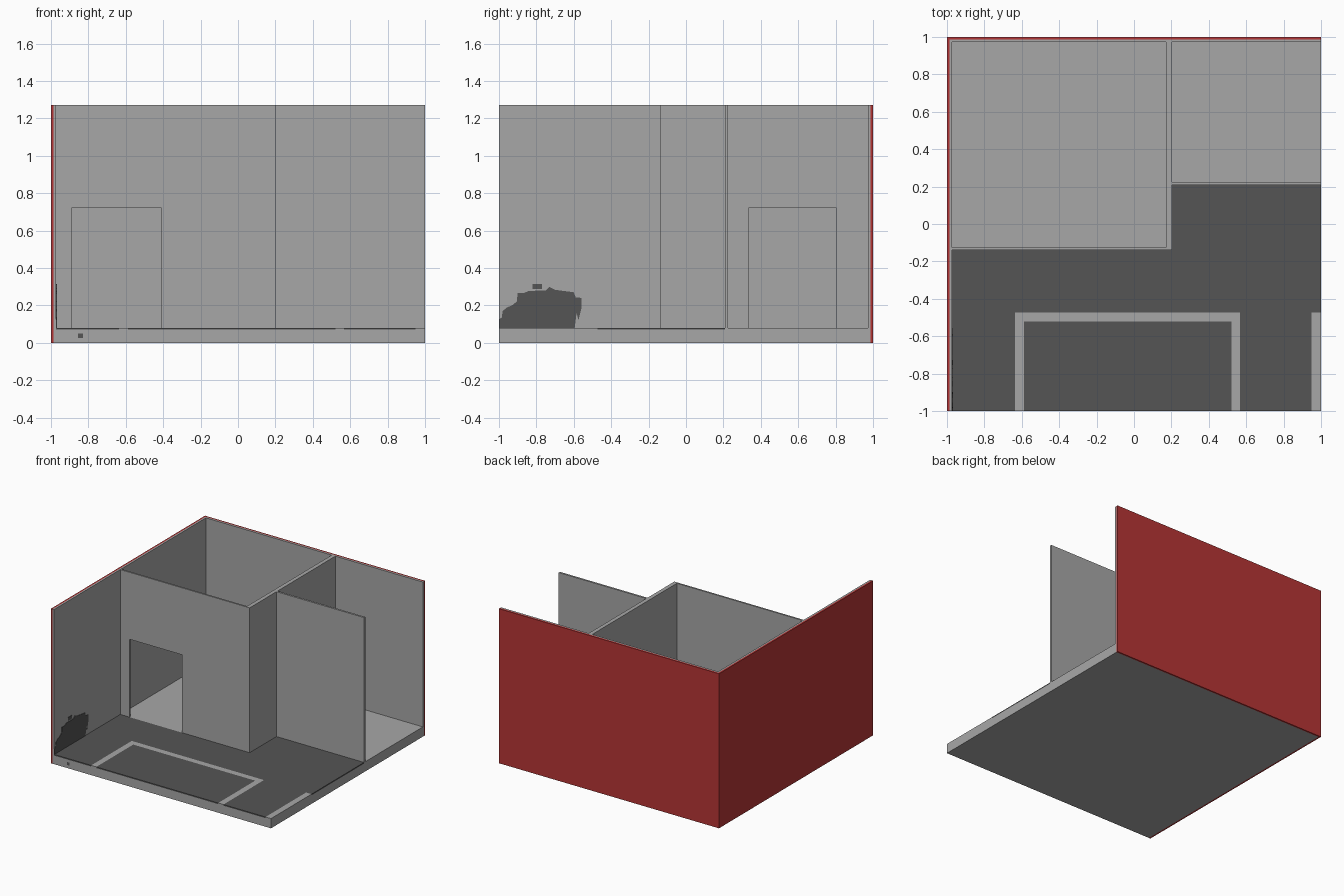
import bpy, bmesh
from mathutils import Vector

if "Cube" in bpy.data.objects:
    bpy.data.objects.remove(bpy.data.objects["Cube"])


def material(name, rgb):
    m = bpy.data.materials.new(name)
    m.diffuse_color = (*rgb, 1)
    m.use_nodes = True
    m.node_tree.nodes["Principled BSDF"].inputs["Base Color"].default_value = m.diffuse_color
    return m


GREY = material("light grey", (0.39, 0.39, 0.39))
DARK = material("dark asphalt grey", (0.091, 0.091, 0.091))
RED = material("brick red", (0.47, 0.036, 0.036))
FLOOR, TOP = 0.08, 1.27
AXES = {'x': lambda u, v, d: (d, u, v),
        'y': lambda u, v, d: (u, d, v),
        'z': lambda u, v, d: (u, v, d)}


def finish(name, bm, *mats):
    bmesh.ops.recalc_face_normals(bm, faces=bm.faces[:])
    me = bpy.data.meshes.new(name)
    bm.to_mesh(me)
    bm.free()
    for m in mats:
        me.materials.append(m)
    ob = bpy.data.objects.new(name, me)
    bpy.context.collection.objects.link(ob)
    return ob


def prism(name, pts, axis, d0, d1, mat):
    """Extrude an outline along an axis from d0 to d1."""
    bm = bmesh.new()
    f = AXES[axis]
    face = bm.faces.new([bm.verts.new(f(u, v, d0)) for u, v in pts])
    ext = bmesh.ops.extrude_face_region(bm, geom=[face])['geom']
    move = Vector(f(0, 0, d1 - d0))
    for v in ext:
        if isinstance(v, bmesh.types.BMVert):
            v.co += move
    return finish(name, bm, mat)


def rect(a, b, c, d):
    return [(a, c), (b, c), (b, d), (a, d)]


def door_wall(u0, u1, d0, d1, head=0.72):
    """Wall outline with a doorway notch."""
    return [(u0, FLOOR), (d0, FLOOR), (d0, head), (d1, head),
            (d1, FLOOR), (u1, FLOOR), (u1, TOP), (u0, TOP)]


# Floor slab, cut along paint borders so the faces can be coloured
bm = bmesh.new()
bmesh.ops.create_cube(bm, size=1)
x0, y1 = -0.986, 0.986
for v in bm.verts:
    v.co = (1 if v.co.x > 0 else x0, y1 if v.co.y > 0 else -1,
            FLOOR if v.co.z > 0 else 0)
cuts = [((1, 0, 0), x) for x in (-0.972, -0.635, -0.588, 0.204, 0.52, 0.568, 0.95)]
cuts += [((0, 1, 0), y) for y in (-0.52, -0.473, -0.14, 0.208)]
cuts += [((0, 0, 1), 0.07)]
for n, d in cuts:
    bmesh.ops.bisect_plane(bm, geom=bm.verts[:] + bm.edges[:] + bm.faces[:],
                           plane_co=Vector(n) * d, plane_no=n)
for f in bm.faces:
    x, y, z = f.calc_center_median()
    outside = x > -0.972 and y < (0.208 if x > 0.204 else -0.14)
    big = -0.635 < x < 0.568 and y < -0.473
    hole = -0.588 < x < 0.52 and y < -0.52
    line = (big and not hole) or (x > 0.95 and y < -0.473)
    f.material_index = int(z > 0.07 and outside and not line)
finish("floor_slab", bm, GREY, DARK)

# Red outer cladding and grey lining of the two outside walls
prism("outer_cladding", [(-1, -1), (x0, -1), (x0, y1), (1, y1), (1, 1), (-1, 1)],
      'z', 0, TOP, RED)
xi, yi = -0.972, 0.972
prism("inner_lining", [(x0, -1), (xi, -1), (xi, yi), (1, yi), (1, y1), (x0, y1)],
      'z', FLOOR, TOP, GREY)

# Partition walls
prism("room_front_wall", door_wall(xi, 0.204, -0.89, -0.41), 'y', -0.14, -0.126, GREY)
prism("room_side_wall", door_wall(-0.126, yi, 0.333, 0.805), 'x', 0.171, 0.204, GREY)
prism("short_wall", rect(0.204, 1, FLOOR, TOP), 'y', 0.208, 0.224, GREY)

# Painted dark stain on the left wall, and small spots on the slab edge
stain = [(-1, .08), (-1, .125), (-.985, .135), (-.98, .17), (-.955, .19),
         (-.93, .2), (-.905, .22), (-.9, .265), (-.87, .265), (-.84, .277),
         (-.75, .28), (-.73, .298), (-.7, .283), (-.6, .27), (-.59, .243),
         (-.56, .24), (-.56, .18), (-.575, .12), (-.585, .16), (-.595, .08)]
prism("wall_stain", stain, 'x', xi, xi + 0.003, DARK)
prism("wall_stain_top", rect(-.82, -.77, .288, .315), 'x', xi, xi + 0.003, DARK)
prism("edge_spot", rect(-.855, -.83, .025, .05), 'y', -1.001, -1, DARK)
